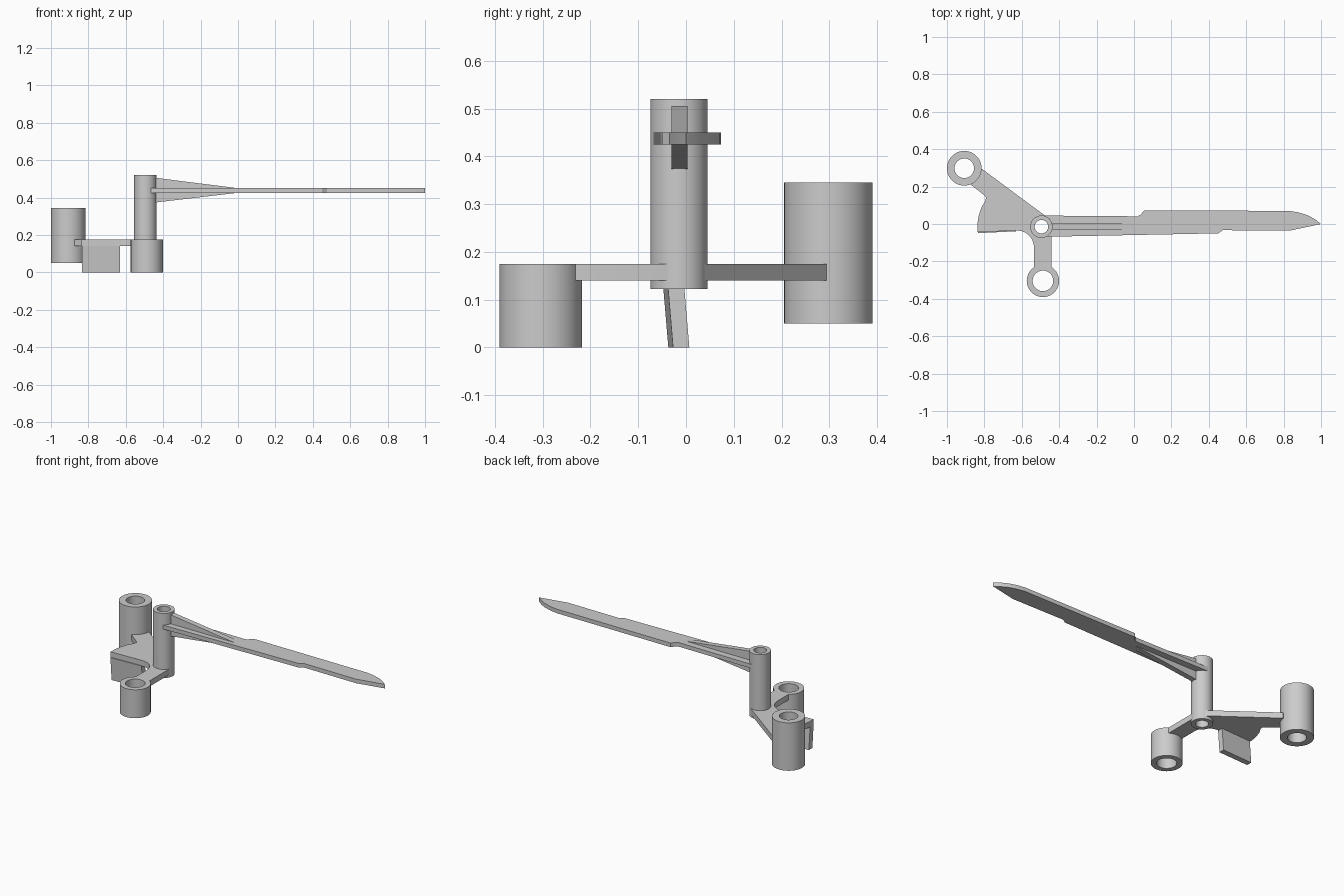
import bpy, bmesh, math

if "Cube" in bpy.data.objects:
    bpy.data.objects.remove(bpy.data.objects["Cube"])

HUB, POST_L, POST_F = (-0.495, -0.0145), (-0.9075, 0.298), (-0.487, -0.304)


def make(name, bm):
    bmesh.ops.recalc_face_normals(bm, faces=bm.faces)
    me = bpy.data.meshes.new(name)
    bm.to_mesh(me)
    bm.free()
    ob = bpy.data.objects.new(name, me)
    bpy.context.collection.objects.link(ob)
    return ob


def smooth(ob):
    bpy.ops.object.select_all(action='DESELECT')
    ob.select_set(True)
    bpy.context.view_layer.objects.active = ob
    bpy.ops.object.shade_smooth_by_angle(angle=math.radians(30))


def extrude(name, pts, vec):
    """Solid made by pushing a closed outline of 3D points along vec."""
    bm = bmesh.new()
    f = bm.faces.new([bm.verts.new(p) for p in pts])
    ext = bmesh.ops.extrude_face_region(bm, geom=[f])['geom']
    bmesh.ops.translate(bm, vec=vec, verts=[v for v in ext if isinstance(v, bmesh.types.BMVert)])
    return make(name, bm)


def slab(name, outline, z0, z1):
    return extrude(name, [(x, y, z0) for x, y in outline], (0, 0, z1 - z0))


def tube(name, c, r_out, r_in, z0, z1, n=64):
    bm = bmesh.new()
    rings = []
    for r, z in ((r_out, z0), (r_out, z1), (r_in, z1), (r_in, z0)):
        rings.append([bm.verts.new((c[0] + r * math.cos(2 * math.pi * i / n),
                                    c[1] + r * math.sin(2 * math.pi * i / n), z)) for i in range(n)])
    for k in range(4):
        a, b = rings[k], rings[(k + 1) % 4]
        for i in range(n):
            j = (i + 1) % n
            bm.faces.new((a[i], a[j], b[j], b[i]))
    ob = make(name, bm)
    smooth(ob)


def bore(ob, c, r):
    """Keep a tube's bore clear of the given part."""
    bpy.ops.mesh.primitive_cylinder_add(vertices=64, radius=r, depth=2, location=(*c, 0.25))
    cutter = bpy.context.object
    cutter.name = "bore_cutter"
    cutter.hide_render = True
    mod = ob.modifiers.new("bore", 'BOOLEAN')
    mod.object, mod.operation, mod.solver = cutter, 'DIFFERENCE', 'EXACT'
    bpy.context.view_layer.objects.active = ob
    bpy.ops.object.modifier_apply(modifier=mod.name)
    bpy.data.objects.remove(cutter)


def arc(cx, cy, r, a0, a1, n=10):
    return [(cx + r * math.cos(math.radians(a0 + (a1 - a0) * i / n)),
             cy + r * math.sin(math.radians(a0 + (a1 - a0) * i / n))) for i in range(n + 1)]


# three hollow posts
tube("hub_tube", HUB, 0.060, 0.036, 0.122, 0.52)
tube("left_post", POST_L, 0.0925, 0.052, 0.05, 0.345)
tube("front_post", POST_F, 0.0865, 0.055, 0.0, 0.175)

# bracket plate joining the posts
outline = [(-0.812, 0.294), (-0.461, 0.034), (-0.44, -0.03), (-0.44, -0.235), (-0.535, -0.235)]
outline += arc(-0.625, -0.125, 0.09, 0, 90)
outline += [(-0.838, -0.043), (-0.838, 0.0), (-0.83, 0.045), (-0.815, 0.09), (-0.793, 0.126),
            (-0.792, 0.143), (-0.8, 0.153), (-0.875, 0.212), (-0.87, 0.26)]
plate = slab("bracket_plate", outline, 0.14, 0.175)
bore(plate, HUB, 0.05)
bore(plate, POST_L, 0.075)
bore(plate, POST_F, 0.072)
smooth(plate)

# slightly leaning fin under the plate
extrude("lower_fin", [(-0.63, -0.027, 0), (-0.63, 0.007, 0), (-0.835, -0.003, 0), (-0.835, -0.037, 0)],
        (0, -0.012, 0.142))

# long blade
blade = slab("blade", [(-0.49, 0.045), (0.02, 0.041), (0.035, 0.05), (0.055, 0.073), (0.83, 0.07),
                       (0.88, 0.062), (0.93, 0.046), (0.97, 0.024), (1.0, 0.0), (0.83, -0.036),
                       (0.475, -0.033), (0.45, -0.05), (-0.457, -0.068), (-0.495, -0.06)], 0.425, 0.45)
bore(blade, HUB, 0.05)
smooth(blade)

# tapering ribs above and below the blade
for name, root, tip in (("upper_rib", 0.506, 0.446), ("lower_rib", 0.373, 0.429)):
    extrude(name, [(-0.446, -0.03, 0.4375), (-0.446, -0.03, root), (0.03, -0.03, tip), (0.03, -0.03, 0.4375)],
            (0, 0.033, 0))
